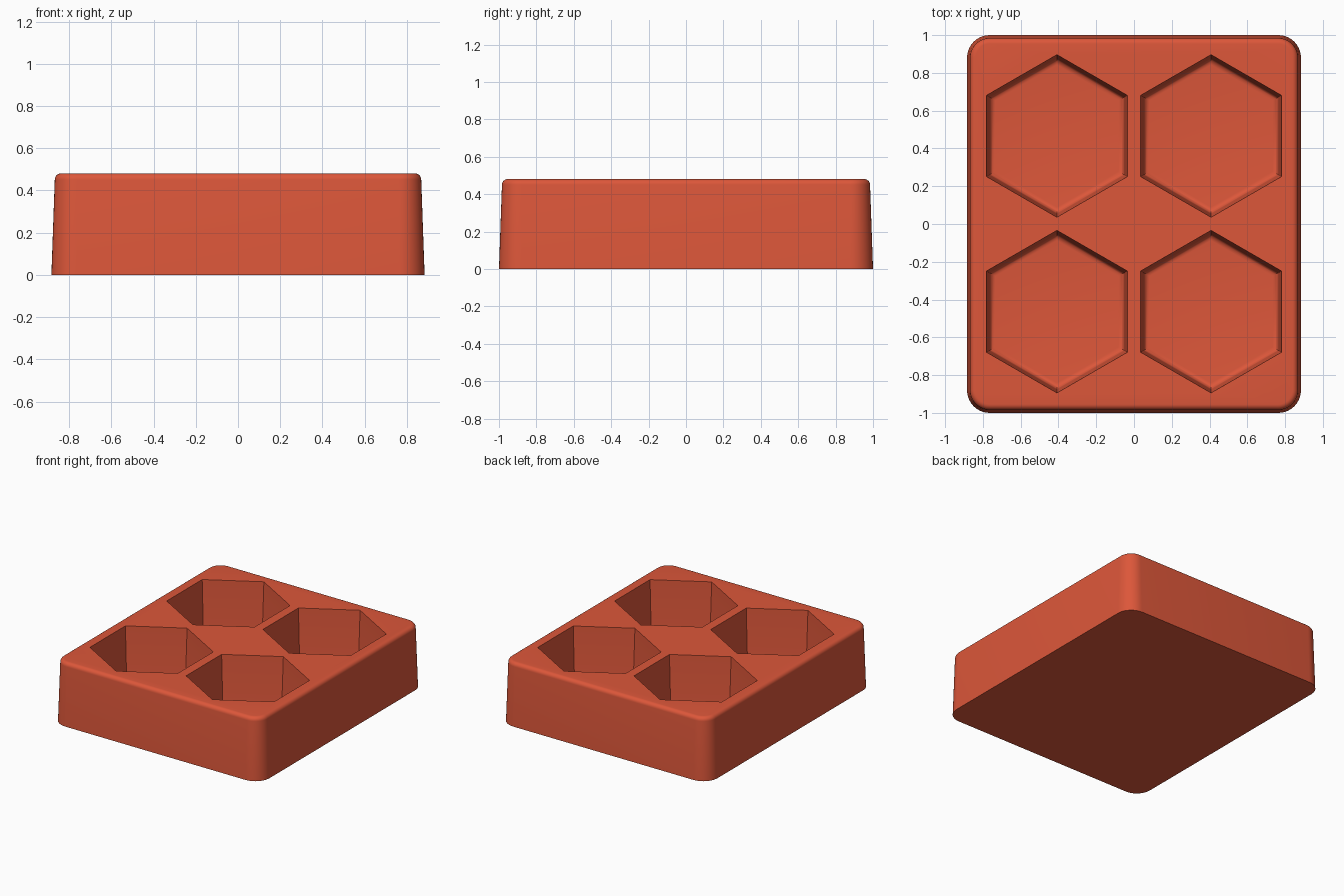
import bpy
import bmesh
from math import cos, sin, pi, radians

if "Cube" in bpy.data.objects:
    bpy.data.objects.remove(bpy.data.objects["Cube"])

HEIGHT, FLOOR = 0.481, 0.08
HALF_X, HALF_Y, CORNER = 0.884, 1.0, 0.12
HEX_RADIUS, DRAFT, FILLET = 0.43, 0.016, 0.03

red = bpy.data.materials.new("terracotta_red")
red.use_nodes = True
colour = (0.72, 0.095, 0.042, 1)
red.diffuse_color = colour
red.node_tree.nodes["Principled BSDF"].inputs["Base Color"].default_value = colour


def rounded_rect(inset, z, steps=10):
    """Outline of the tray, pulled in by inset."""
    r = CORNER - inset
    points = []
    for quarter, (sx, sy) in enumerate([(1, 1), (-1, 1), (-1, -1), (1, -1)]):
        for i in range(steps + 1):
            a = (quarter + i / steps) * pi / 2
            points.append((sx * (HALF_X - CORNER) + r * cos(a),
                           sy * (HALF_Y - CORNER) + r * sin(a), z))
    return points


def hexagon(inset, z):
    """Point-up hexagon whose sides are pulled in by inset."""
    r = HEX_RADIUS - inset / cos(pi / 6)
    return [(r * cos(a), r * sin(a), z)
            for a in (pi / 6 + k * pi / 3 for k in range(6))]


def loft(name, outlines):
    """Closed solid through a stack of outlines, from bottom to top."""
    bm = bmesh.new()
    rings = [[bm.verts.new(p) for p in outline] for outline in outlines]
    for low, high in zip(rings, rings[1:]):
        n = len(low)
        for i in range(n):
            j = (i + 1) % n
            bm.faces.new((low[i], low[j], high[j], high[i]))
    bm.faces.new(rings[0][::-1])
    bm.faces.new(rings[-1])
    bmesh.ops.recalc_face_normals(bm, faces=bm.faces)
    mesh = bpy.data.meshes.new(name)
    bm.to_mesh(mesh)
    bm.free()
    mesh.materials.append(red)
    obj = bpy.data.objects.new(name, mesh)
    bpy.context.collection.objects.link(obj)
    return obj


angles = [i * pi / 12 for i in range(7)]

# Tray body: drafted sides and a rounded top edge
body = [rounded_rect(0, 0)]
body += [rounded_rect(DRAFT + FILLET * (1 - cos(a)),
                      HEIGHT - FILLET * (1 - sin(a))) for a in angles]
tray = loft("tray", body)

# Hexagonal pockets: rounded floor edge, drafted walls, open at the top
pocket = [hexagon(DRAFT + FILLET * (1 - sin(a)),
                  FLOOR + FILLET * (1 - cos(a))) for a in angles]
pocket += [hexagon(0, HEIGHT), hexagon(0, HEIGHT + 0.1)]

bpy.context.view_layer.objects.active = tray
tray.select_set(True)
for x in (-0.408, 0.408):
    for y in (-0.464, 0.466):
        cutter = loft("pocket_cutter", pocket)
        cutter.location = (x, y, 0)
        cutter.hide_render = True
        bpy.context.view_layer.update()
        cut = tray.modifiers.new("pocket", "BOOLEAN")
        cut.operation = "DIFFERENCE"
        cut.solver = "EXACT"
        cut.object = cutter
        bpy.ops.object.modifier_apply(modifier=cut.name)
        bpy.data.objects.remove(cutter)

bpy.ops.object.shade_smooth_by_angle(angle=radians(35))
